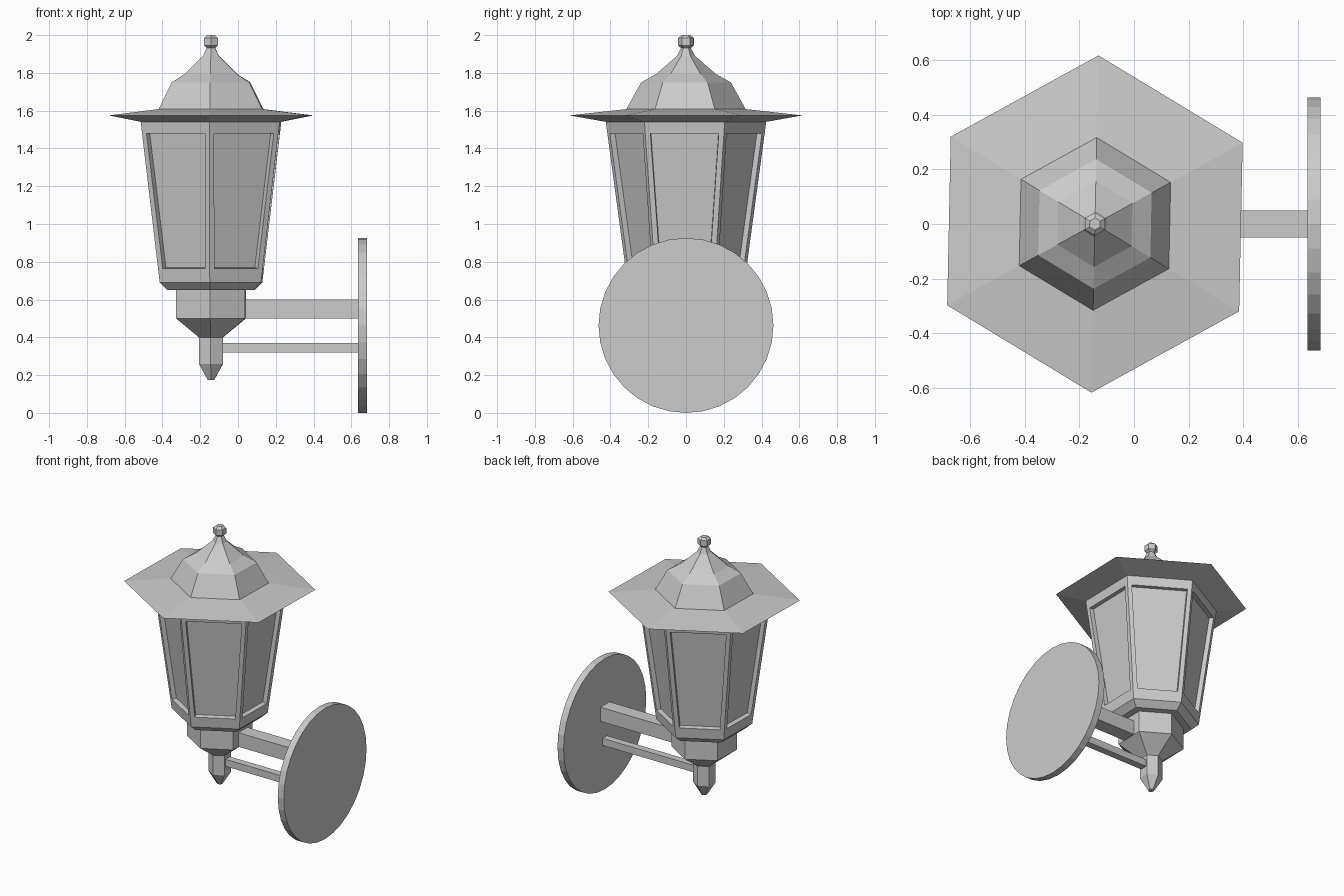
import bpy, bmesh, math

if "Cube" in bpy.data.objects:
    bpy.data.objects.remove(bpy.data.objects["Cube"])

AXIS_X = -0.143
TWIST = math.radians(-1.2)


def finish(name, bm):
    bmesh.ops.recalc_face_normals(bm, faces=bm.faces)
    me = bpy.data.meshes.new(name)
    bm.to_mesh(me)
    bm.free()
    ob = bpy.data.objects.new(name, me)
    bpy.context.collection.objects.link(ob)
    return ob


def hex_lathe(name, profile, panel_band=None):
    """Six-sided solid from (radius, z) rings; one band may get recessed panels."""
    bm = bmesh.new()
    rings = []
    for r, z in profile:
        rings.append([bm.verts.new((AXIS_X + r * math.cos(a), r * math.sin(a), z))
                      for a in (math.pi / 2 + TWIST + k * math.pi / 3 for k in range(6))])
    panels = []
    for i, (lo, hi) in enumerate(zip(rings, rings[1:])):
        for k in range(6):
            n = (k + 1) % 6
            f = bm.faces.new((lo[k], lo[n], hi[n], hi[k]))
            if i == panel_band:
                panels.append(f)
    bm.faces.new(rings[0][::-1])
    bm.faces.new(rings[-1])
    bmesh.ops.recalc_face_normals(bm, faces=bm.faces)
    if panels:
        bmesh.ops.inset_individual(bm, faces=panels, thickness=0.04, depth=0)
        bmesh.ops.inset_individual(bm, faces=panels, thickness=0.003, depth=-0.03)
    return finish(name, bm)


def box(name, x0, x1, y0, y1, z0, z1):
    bm = bmesh.new()
    bmesh.ops.create_cube(bm, size=1)
    for v in bm.verts:
        v.co = ((x0 + x1) / 2 + v.co.x * (x1 - x0),
                (y0 + y1) / 2 + v.co.y * (y1 - y0),
                (z0 + z1) / 2 + v.co.z * (z1 - z0))
    return finish(name, bm)


# Lantern body, tapering down, with six recessed panes
hex_lathe("lantern_body", [(0.263, 0.65), (0.31, 0.69), (0.316, 0.735),
                           (0.420, 1.505), (0.425, 1.545)], panel_band=2)

# Brim with a sharp rim, and the domed roof above it
hex_lathe("roof_brim", [(0.42, 1.54), (0.617, 1.575), (0.318, 1.608)])
hex_lathe("roof_dome", [(0.318, 1.605), (0.237, 1.75), (0.157, 1.795),
                        (0.048, 1.89), (0.024, 1.935)])
hex_lathe("finial", [(0.024, 1.93), (0.042, 1.945), (0.042, 1.985), (0.022, 2.0)])

# Collar below the body and the pointed drop
hex_lathe("collar", [(0.073, 0.40), (0.211, 0.50), (0.211, 0.65)])
hex_lathe("bottom_drop", [(0.02, 0.175), (0.073, 0.26), (0.073, 0.405)])

# Bracket arms
box("upper_arm", 0.02, 0.64, -0.05, 0.05, 0.50, 0.60)
box("lower_arm", -0.10, 0.64, -0.025, 0.025, 0.32, 0.37)

# Round wall plate
bpy.ops.mesh.primitive_cylinder_add(vertices=32, radius=0.463, depth=0.047,
                                    location=(0.659, 0, 0.463),
                                    rotation=(0, math.pi / 2, 0))
bpy.context.object.name = "wall_plate"
